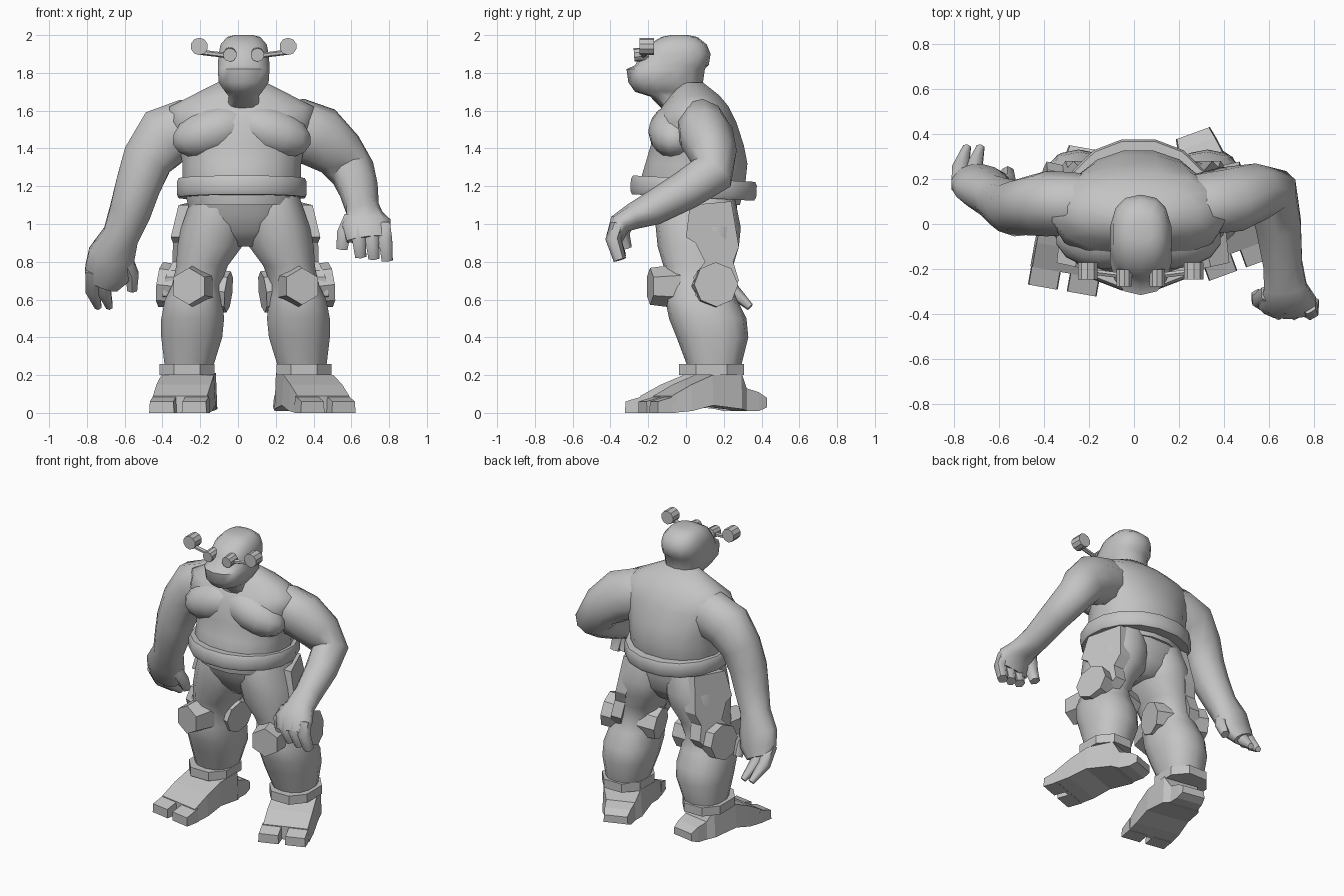
import bpy
import bmesh
from math import cos, sin, pi, radians, copysign
from mathutils import Vector, Matrix

start_cube = bpy.data.objects.get("Cube")
if start_cube:
    bpy.data.objects.remove(start_cube)

grey = bpy.data.materials.new("clay grey")
grey.use_nodes = True
grey.diffuse_color = (0.55, 0.55, 0.55, 1)
grey.node_tree.nodes["Principled BSDF"].inputs["Base Color"].default_value = grey.diffuse_color

MIDDLE = 0.03  # the body leans slightly to its left


def finish(name, bm, smooth=False, matrix=None):
    """Turn a bmesh into a named, coloured object."""
    if matrix:
        bm.transform(matrix)
    bmesh.ops.recalc_face_normals(bm, faces=bm.faces)
    mesh = bpy.data.meshes.new(name)
    bm.to_mesh(mesh)
    bm.free()
    mesh.materials.append(grey)
    if smooth:
        mesh.shade_smooth()
        mesh.set_sharp_from_angle(angle=radians(60))
    obj = bpy.data.objects.new(name, mesh)
    bpy.context.collection.objects.link(obj)


def skin(name, rings, smooth=False, matrix=None):
    """Join rings of points into a closed skin with end caps."""
    bm = bmesh.new()
    loops = [[bm.verts.new(p) for p in ring] for ring in rings]
    for low, high in zip(loops, loops[1:]):
        for i in range(len(low)):
            j = (i + 1) % len(low)
            bm.faces.new((low[i], low[j], high[j], high[i]))
    bm.faces.new(loops[0])
    bm.faces.new(loops[-1])
    finish(name, bm, smooth, matrix)


def oval(sides, power=1.0):
    """Unit outline; a lower power makes it squarer."""
    turn = [2 * pi * (i + 0.5) / sides for i in range(sides)]
    bend = lambda v: copysign(abs(v) ** power, v)
    return [(bend(cos(t)), bend(sin(t))) for t in turn]


def loft(name, rows, sides=16, power=0.85, smooth=True, matrix=None):
    """Level rings given as height, x, front y, back y, half width."""
    rings = [[(x + a * u, (front + back) / 2 + (back - front) / 2 * v, z)
              for u, v in oval(sides, power)] for z, x, front, back, a in rows]
    skin(name, rings, smooth, matrix)


def tube(name, rows, sides=10):
    """Rings across a path given as point, half width, half depth."""
    points = [Vector(row[:3]) for row in rows]
    rings = []
    for i, row in enumerate(rows):
        along = points[min(i + 1, len(rows) - 1)] - points[max(i - 1, 0)]
        across = along.normalized().cross(Vector((1, 0, 0))).normalized()
        wide = across.cross(along).normalized()
        rings.append([points[i] + wide * row[3] * u + across * row[-1] * v
                      for u, v in oval(sides)])
    skin(name, rings, True)


def disc(name, start, end, radius, sides=10, taper=1.0):
    """Flat-sided cylinder between two points."""
    start, end = Vector(start), Vector(end)
    bm = bmesh.new()
    bmesh.ops.create_cone(bm, cap_ends=True, segments=sides, radius1=radius,
                          radius2=radius * taper, depth=(end - start).length)
    turn = (end - start).to_track_quat("Z", "Y").to_matrix().to_4x4()
    finish(name, bm, False, Matrix.Translation((start + end) / 2) @ turn)


# Torso, pelvis and head
loft("torso", [
    (1.10, 0.02, -0.23, 0.29, 0.29),
    (1.22, 0.02, -0.25, 0.32, 0.32),
    (1.32, 0.02, -0.22, 0.33, 0.32),
    (1.42, 0.02, -0.19, 0.31, 0.34),
    (1.54, 0.02, -0.18, 0.27, 0.39),
    (1.62, 0.02, -0.13, 0.23, 0.39),
    (1.68, 0.02, -0.09, 0.18, 0.27),
    (1.75, 0.02, -0.04, 0.09, 0.13)], power=0.95)
loft("pelvis", [
    (1.18, 0.02, -0.22, 0.28, 0.29),
    (1.05, 0.02, -0.18, 0.27, 0.29),
    (0.96, 0.03, -0.13, 0.25, 0.24),
    (0.88, 0.03, -0.06, 0.20, 0.10)])
loft("head", [
    (1.58, MIDDLE, -0.10, 0.10, 0.12),
    (1.675, MIDDLE, -0.19, 0.08, 0.08),
    (1.70, MIDDLE, -0.27, 0.08, 0.10),
    (1.75, MIDDLE, -0.305, 0.09, 0.135),
    (1.82, MIDDLE, -0.315, 0.10, 0.14),
    (1.84, MIDDLE, -0.27, 0.12, 0.14),
    (1.90, MIDDLE, -0.24, 0.13, 0.135),
    (1.95, MIDDLE, -0.20, 0.11, 0.125),
    (1.99, MIDDLE, -0.13, 0.06, 0.09),
    (2.00, MIDDLE, -0.08, 0.01, 0.05)], sides=14, power=0.8)
loft("belt", [
    (-0.05, 0, -0.33, 0.33, 0.34),
    (-0.03, 0, -0.34, 0.34, 0.35),
    (0.03, 0, -0.34, 0.34, 0.35),
    (0.05, 0, -0.33, 0.33, 0.34)], power=0.95,
    matrix=Matrix.Translation((0.02, 0.04, 1.19)) @ Matrix.Rotation(radians(-3), 4, "X"))


def chest(side, label):
    """Broad flat chest muscle, lower towards the arm."""
    bm = bmesh.new()
    bmesh.ops.create_uvsphere(bm, u_segments=14, v_segments=8, radius=1)
    place = Matrix.Translation((0.02 + side * 0.15, -0.06, 1.49))
    tilt = Matrix.Rotation(side * radians(18), 4, "Y")
    size = Matrix.Diagonal((0.23, 0.14, 0.13, 1))
    finish(label + "_chest_muscle", bm, True, place @ tilt @ size)


def face_gear(side, label):
    """Eye disc, side rod and ear disc."""
    eye, ear = MIDDLE + side * 0.073, MIDDLE + side * 0.235
    disc(label + "_eye_disc", (eye, -0.20, 1.90), (eye, -0.275, 1.895), 0.036)
    disc(label + "_ear_disc", (ear, -0.17, 1.94), (ear, -0.245, 1.94), 0.046)
    disc(label + "_ear_rod", (eye, -0.23, 1.89), (ear, -0.21, 1.91), 0.014, 6)


def leg(side, label):
    """Thigh and calf in one skin, with the armour on it."""
    x = lambda out: 0.04 + side * out
    loft(label + "_leg", [
        (1.17, x(0.13), -0.15, 0.25, 0.15),
        (1.08, x(0.15), -0.17, 0.27, 0.16),
        (0.98, x(0.17), -0.16, 0.29, 0.175),
        (0.88, x(0.19), -0.15, 0.28, 0.175),
        (0.78, x(0.23), -0.12, 0.25, 0.14),
        (0.68, x(0.26), -0.10, 0.24, 0.13),
        (0.60, x(0.275), -0.11, 0.27, 0.155),
        (0.50, x(0.28), -0.09, 0.32, 0.17),
        (0.40, x(0.285), -0.05, 0.33, 0.165),
        (0.24, x(0.30), 0.01, 0.29, 0.13)], sides=14)
    # Knee pad and the thick axle behind the knee
    disc(label + "_knee_pad", (x(0.27), -0.05, 0.67), (x(0.30), -0.19, 0.67), 0.115, 6, 0.85)
    disc(label + "_knee_axle", (x(0.09), 0.09, 0.64), (x(0.45), 0.16, 0.68), 0.11, 8, 1.08)
    # Outer thigh plate, turned a little backwards
    outline = [(0.02, 1.10), (0.0, 0.93), (0.05, 0.90), (0.10, 0.80), (0.04, 0.72),
               (0.05, 0.62), (0.13, 0.58), (0.22, 0.60), (0.28, 0.70), (0.25, 0.80),
               (0.28, 0.88), (0.24, 1.12)]
    skin(label + "_thigh_plate", [
        [(x(out + (1.1 - z) * 0.2 - (y - 0.12) * 0.35), y, z) for y, z in outline]
        for out in (0.24, 0.32)])
    # Ankle cuff
    loft(label + "_ankle_cuff", [
        (0.20, x(0.31), -0.05, 0.32, 0.155), (0.26, x(0.31), -0.05, 0.32, 0.155)],
        sides=8, smooth=False)


def foot(side, label, spot, angle):
    """Blocky boot with a heel spur and two toes, built at the origin."""
    place = Matrix.Translation(spot) @ Matrix.Rotation(radians(angle), 4, "Z")

    def block(name, rows, x=0):
        rings = [[(x - w, y, low), (x + w, y, low), (x + w * 0.94, y, high),
                  (x - w * 0.94, y, high)] for y, w, low, high in rows]
        skin(label + name, rings, False, place)

    block("_foot", [
        (0.29, 0.08, 0.03, 0.08),
        (0.24, 0.09, 0.01, 0.11),
        (0.17, 0.10, 0.01, 0.13),
        (0.13, 0.13, 0.02, 0.21),
        (-0.04, 0.15, 0.04, 0.20),
        (-0.16, 0.155, 0.01, 0.15),
        (-0.27, 0.155, 0.00, 0.09)])
    for toe, out in (("_outer_toe", 0.085), ("_inner_toe", -0.09)):
        block(toe, [(-0.25, 0.067, 0, 0.09), (-0.35, 0.067, 0, 0.06)], side * out)


for side, label, spot, angle in ((1, "left", (0.36, 0.13, 0), 20),
                                 (-1, "right", (-0.26, 0.05, 0), -10)):
    chest(side, label)
    face_gear(side, label)
    leg(side, label)
    foot(side, label, spot, angle)

# Left arm, bent forward
tube("left_arm", [
    (0.15, 0.09, 1.53, 0.11),
    (0.31, 0.09, 1.50, 0.17, 0.14),
    (0.43, 0.11, 1.46, 0.17, 0.145),
    (0.54, 0.14, 1.37, 0.14, 0.13),
    (0.61, 0.14, 1.27, 0.12),
    (0.64, 0.00, 1.18, 0.105),
    (0.66, -0.18, 1.08, 0.09),
    (0.67, -0.28, 1.04, 0.10, 0.07),
    (0.68, -0.35, 1.00, 0.135, 0.06),
    (0.69, -0.38, 0.92, 0.12, 0.045)])
for name, x, tip in (("inner", 0.64, 0.83), ("middle", 0.71, 0.82), ("outer", 0.78, 0.81)):
    tube("left_" + name + "_finger", [
        (x - 0.01, -0.36, 1.0, 0.04), (x, -0.385, 0.92, 0.042), (x + 0.01, -0.35, tip, 0.034)], 6)
tube("left_thumb", [
    (0.60, -0.31, 1.03, 0.045), (0.56, -0.34, 0.95, 0.042), (0.55, -0.32, 0.87, 0.034)], 6)

# Right arm, hanging down
tube("right_arm", [
    (-0.11, 0.09, 1.53, 0.11),
    (-0.27, 0.09, 1.50, 0.17, 0.14),
    (-0.39, 0.09, 1.46, 0.17, 0.145),
    (-0.48, 0.08, 1.34, 0.14, 0.13),
    (-0.53, 0.07, 1.20, 0.125),
    (-0.57, 0.09, 1.07, 0.115),
    (-0.62, 0.12, 0.94, 0.10),
    (-0.67, 0.16, 0.83, 0.13, 0.09),
    (-0.69, 0.19, 0.74, 0.13, 0.07),
    (-0.72, 0.22, 0.68, 0.09, 0.05)])
for name, x in (("outer", -0.77), ("inner", -0.71)):
    tube("right_" + name + "_finger", [
        (x, 0.17, 0.76, 0.045), (x, 0.24, 0.65, 0.042), (x + 0.03, 0.34, 0.56, 0.02)], 6)
tube("right_thumb", [
    (-0.60, 0.15, 0.82, 0.045), (-0.56, 0.19, 0.73, 0.04), (-0.56, 0.23, 0.65, 0.03)], 6)
